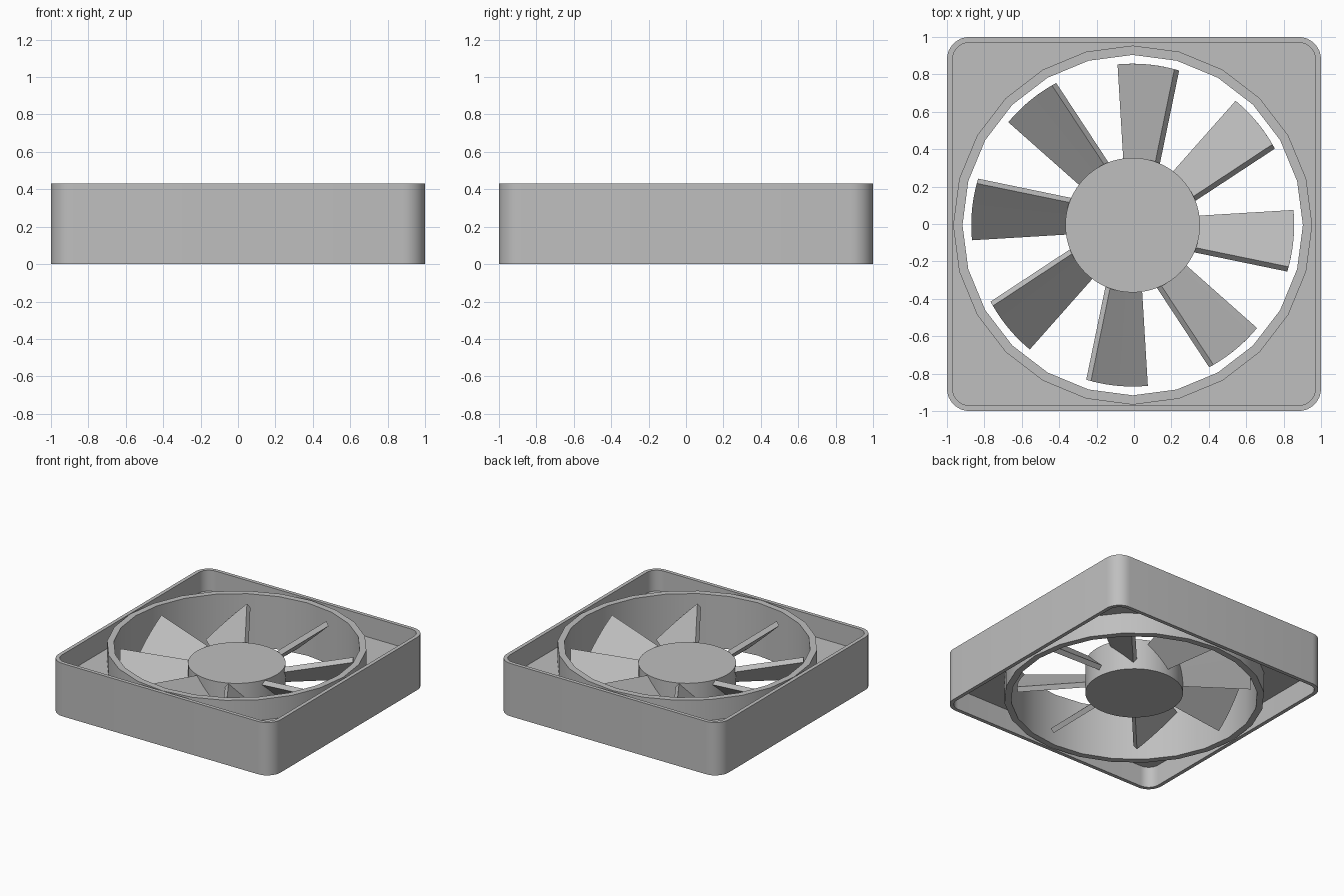
import bpy, bmesh
from math import sin, cos, pi, sqrt, radians

cube = bpy.data.objects.get("Cube")
if cube:
    bpy.data.objects.remove(cube, do_unlink=True)

HEIGHT = 0.43
CX, CY = -0.007, -0.006          # axis of ring, hub and blades

grey = bpy.data.materials.new("light_grey")
grey.use_nodes = True
grey.diffuse_color = (0.52, 0.52, 0.52, 1)
grey.node_tree.nodes["Principled BSDF"].inputs["Base Color"].default_value = (0.52, 0.52, 0.52, 1)


def select_only(obj):
    bpy.ops.object.select_all(action='DESELECT')
    obj.select_set(True)
    bpy.context.view_layer.objects.active = obj


def circle(radius, sides):
    return [(CX + radius * cos(2 * pi * i / sides), CY + radius * sin(2 * pi * i / sides))
            for i in range(sides)]


def rounded_square(half, radius, steps=8):
    c = half - radius
    points = []
    for k, (sx, sy) in enumerate([(1, 1), (-1, 1), (-1, -1), (1, -1)]):
        for i in range(steps + 1):
            a = (k + i / steps) * pi / 2
            points.append((sx * c + radius * cos(a), sy * c + radius * sin(a)))
    return points


def slab(name, outlines, z0, z1):
    """Extrude nested outlines between two heights; inner outlines become holes."""
    curve = bpy.data.curves.new(name, 'CURVE')
    curve.dimensions = '2D'
    curve.fill_mode = 'BOTH'
    curve.extrude = (z1 - z0) / 2
    for outline in outlines:
        spline = curve.splines.new('POLY')
        spline.points.add(len(outline) - 1)
        for p, (x, y) in zip(spline.points, outline):
            p.co = (x, y, 0, 1)
        spline.use_cyclic_u = True
    obj = bpy.data.objects.new(name, curve)
    bpy.context.collection.objects.link(obj)
    obj.location.z = (z0 + z1) / 2
    select_only(obj)
    bpy.ops.object.convert(target='MESH')
    obj = bpy.context.view_layer.objects.active
    # weld caps to walls and make normals face outward
    bm = bmesh.new()
    bm.from_mesh(obj.data)
    bmesh.ops.remove_doubles(bm, verts=bm.verts, dist=0.0005)
    bmesh.ops.recalc_face_normals(bm, faces=bm.faces)
    bm.to_mesh(obj.data)
    bm.free()
    obj.data.materials.clear()
    obj.data.materials.append(grey)
    select_only(obj)
    bpy.ops.object.shade_smooth_by_angle(angle=radians(30))
    return obj


# Housing: outer wall, duct ring and the recessed web joining them
slab("outer_frame", [rounded_square(1.0, 0.12), rounded_square(0.97, 0.09)], 0, HEIGHT)
slab("duct_ring", [circle(0.96, 24), circle(0.91, 24)], 0, HEIGHT)
slab("corner_web", [rounded_square(0.985, 0.105), circle(0.93, 24)], 0.17, 0.26)

# Hub
slab("hub", [circle(0.36, 64)], 0.04, 0.29)


# Blades: pitched, tapered plates with an arc-shaped tip
def blade_mesh(steps=8, tip_radius=0.863, root=0.32):
    bm = bmesh.new()

    def mix(a, b, t):
        return a + (b - a) * t

    def column(t, dv, dz):
        v0, v1 = mix(0.08, -0.085, t) + dv, mix(0.163, -0.142, t) + dv
        return [bm.verts.new((root, v0, mix(0.125, 0.28, t) + dz)),
                bm.verts.new((sqrt(tip_radius ** 2 - v1 ** 2), v1, mix(0.09, 0.37, t) + dz))]

    rows = []
    for i in range(steps + 1):
        top = column(i / steps, 0, 0)
        bottom = column(i / steps, -0.026, -0.03)
        rows.append(top + bottom[::-1])
    for a, b in zip(rows, rows[1:]):
        for j in range(4):
            k = (j + 1) % 4
            bm.faces.new((a[j], a[k], b[k], b[j]))
    bm.faces.new(rows[0])
    bm.faces.new(rows[-1][::-1])
    bmesh.ops.recalc_face_normals(bm, faces=bm.faces)
    mesh = bpy.data.meshes.new("blade")
    bm.to_mesh(mesh)
    bm.free()
    mesh.materials.append(grey)
    return mesh


blade = blade_mesh()
for i in range(8):
    obj = bpy.data.objects.new(f"blade_{i + 1}", blade)
    obj.location = (CX, CY, 0)
    obj.rotation_euler.z = radians(45 * i - 5.5)
    bpy.context.collection.objects.link(obj)
